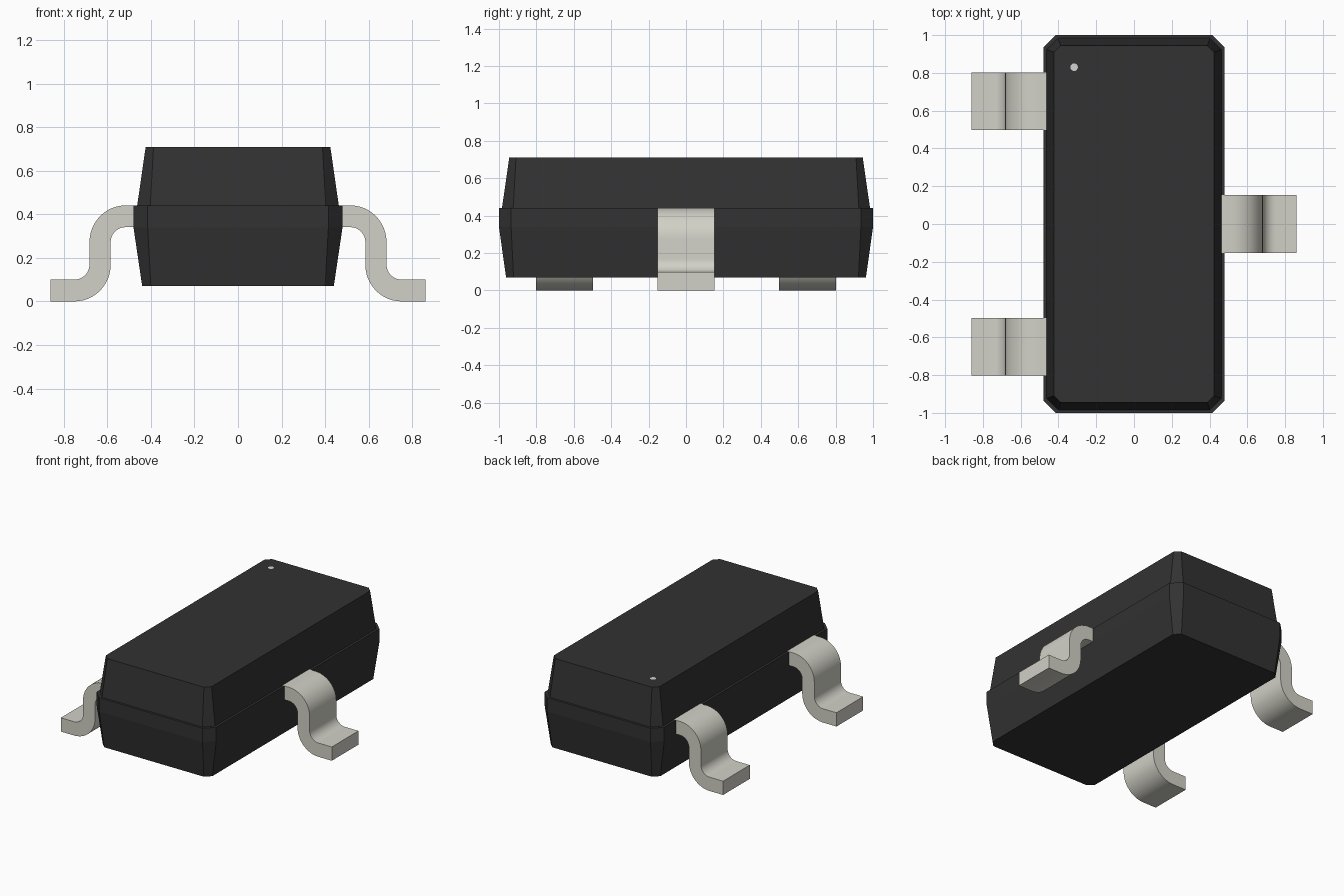
import bpy, bmesh, math

cube = bpy.data.objects.get("Cube")
if cube:
    bpy.data.objects.remove(cube, do_unlink=True)


def material(name, rgb):
    m = bpy.data.materials.new(name)
    m.diffuse_color = (*rgb, 1)
    m.use_nodes = True
    bsdf = m.node_tree.nodes["Principled BSDF"]
    bsdf.inputs["Base Color"].default_value = (*rgb, 1)
    bsdf.inputs["Roughness"].default_value = 0.5
    return m


black = material("black plastic", (0.033, 0.032, 0.032))
metal = material("tinned metal", (0.645, 0.638, 0.572))
marking = material("pale marking", (0.65, 0.65, 0.65))


def finish(name, bm, mat):
    bmesh.ops.recalc_face_normals(bm, faces=bm.faces)
    mesh = bpy.data.meshes.new(name)
    bm.to_mesh(mesh)
    bm.free()
    mesh.materials.append(mat)
    obj = bpy.data.objects.new(name, mesh)
    bpy.context.collection.objects.link(obj)
    return obj


def ring(hx, hy, c):
    """Rectangle with chamfered corners, counter-clockwise."""
    return [(hx, c - hy), (hx, hy - c), (hx - c, hy), (c - hx, hy),
            (-hx, hy - c), (-hx, c - hy), (c - hx, -hy), (hx - c, -hy)]


# Moulded body: stacked outlines (z, half width, half length, chamfer)
levels = [(0.07, 0.44, 0.962, 0.040),
          (0.34, 0.48, 1.000, 0.065),
          (0.44, 0.48, 1.000, 0.065),
          (0.44, 0.463, 0.984, 0.060),   # parting-line ledge
          (0.71, 0.424, 0.945, 0.036)]
bm = bmesh.new()
rings = [[bm.verts.new((x, y, z)) for x, y in ring(hx, hy, c)]
         for z, hx, hy, c in levels]
bm.faces.new(rings[0][::-1])
bm.faces.new(rings[-1])
for low, high in zip(rings, rings[1:]):
    for i in range(8):
        j = (i + 1) % 8
        bm.faces.new((low[i], low[j], high[j], high[i]))
finish("body", bm, black)


def arc(cx, cz, r, start, end, steps=12):
    angles = [math.radians(start + (end - start) * i / steps) for i in range(steps + 1)]
    return [(cx + r * math.cos(a), cz + r * math.sin(a)) for a in angles]


# Gull-wing lead: outer edge down to the foot, then back up the inner edge
R, r = 0.167, 0.07
profile = ([(0.46, 0.441)] + arc(0.515, 0.274, R, 90, 0)
           + arc(0.752, 0.17, r, 180, 270)
           + [(0.86, 0.10), (0.86, 0.0)]
           + arc(0.752, 0.167, R, 270, 180)
           + arc(0.515, 0.271, r, 0, 90) + [(0.46, 0.341)])


def lead(name, side, y, half=0.153):
    bm = bmesh.new()
    ends = [[bm.verts.new((side * x, y + s * half, z)) for x, z in profile]
            for s in (-1, 1)]
    n = len(profile)
    for i in range(n):
        j = (i + 1) % n
        bm.faces.new((ends[0][i], ends[0][j], ends[1][j], ends[1][i]))
    for end in ends:
        bm.faces.new(end)
    obj = finish(name, bm, metal)
    bpy.ops.object.select_all(action="DESELECT")
    obj.select_set(True)
    bpy.context.view_layer.objects.active = obj
    bpy.ops.object.shade_smooth_by_angle(angle=math.radians(30))


lead("left_lead", 1, 0.0)
lead("right_front_lead", -1, -0.65)
lead("right_back_lead", -1, 0.65)

# Small orientation dot on the top
bm = bmesh.new()
bmesh.ops.create_circle(bm, cap_ends=True, segments=16, radius=0.02)
bmesh.ops.translate(bm, verts=bm.verts, vec=(-0.317, 0.83, 0.7108))
finish("orientation_dot", bm, marking)
